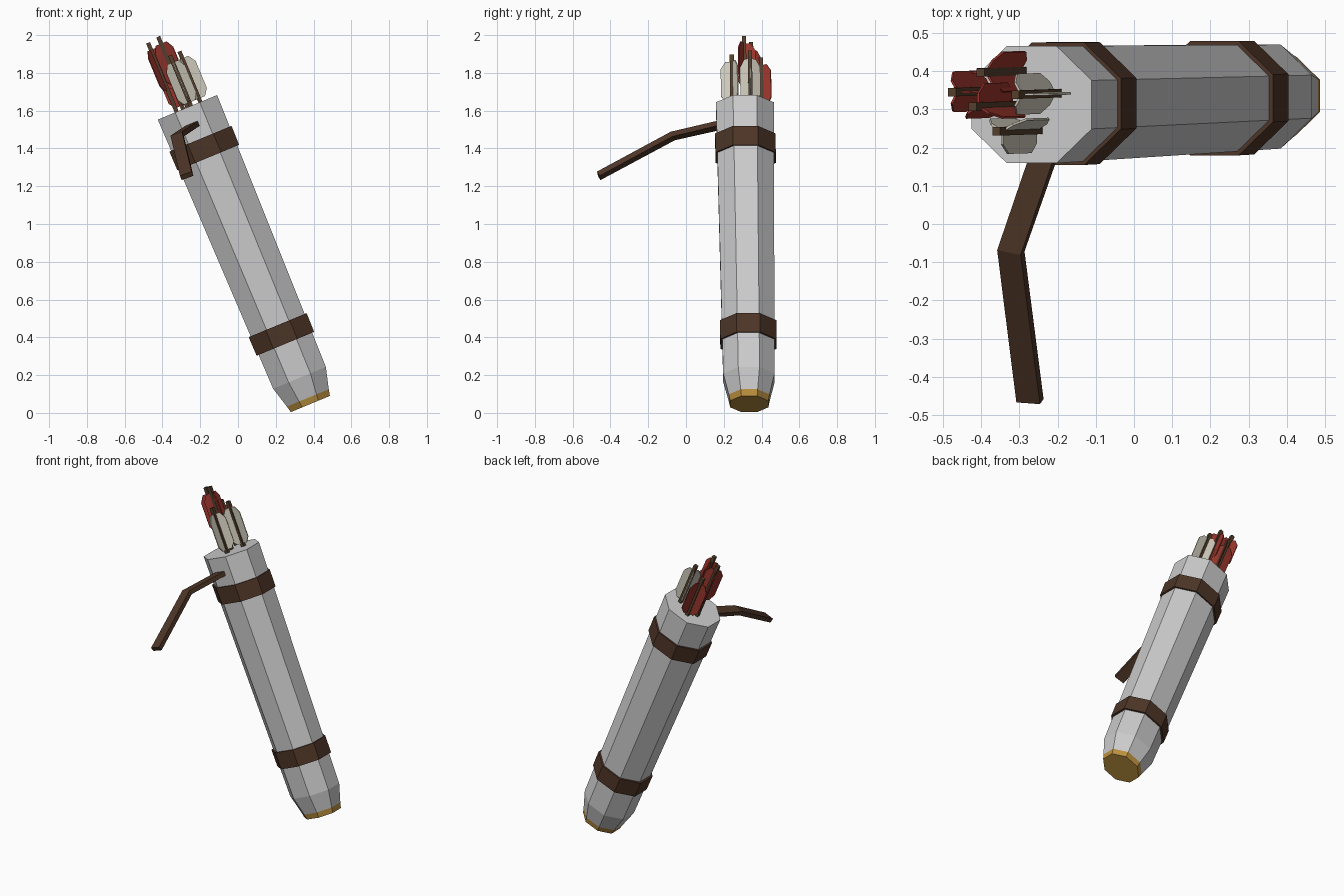
import bpy, bmesh
from math import sin, cos, pi, radians
from mathutils import Vector, Matrix

if "Cube" in bpy.data.objects:
    bpy.data.objects.remove(bpy.data.objects["Cube"])

# Quiver frame: local x across, local y depth, local z along the tilted axis
T = radians(22.5)
V = Vector((cos(T), 0, sin(T)))
U = Vector((-sin(T), -0.0135, cos(T)))
O = Vector((0.383, 0.335, 0.047))


def world(x, y, t):
    return O + V * x + Vector((0, y, 0)) + U * t


def material(name, rgb):
    m = bpy.data.materials.new(name)
    m.diffuse_color = (*rgb, 1)
    m.use_nodes = True
    m.node_tree.nodes["Principled BSDF"].inputs["Base Color"].default_value = m.diffuse_color
    return m


LEATHER = material("leather", (0.075, 0.036, 0.02))
WOOD = material("wood", (0.09, 0.05, 0.025))
RED = material("red_feather", (0.32, 0.035, 0.025))
PALE = material("pale_feather", (0.62, 0.59, 0.5))
GOLD = material("gold", (0.5, 0.28, 0.05))


def loft(name, rings, mat=None):
    """Skin a list of equal rings and cap both ends."""
    bm = bmesh.new()
    vr = [[bm.verts.new(p) for p in r] for r in rings]
    n = len(vr[0])
    for a, b in zip(vr, vr[1:]):
        for i in range(n):
            j = (i + 1) % n
            bm.faces.new((a[i], a[j], b[j], b[i]))
    bm.faces.new(vr[0][::-1])
    bm.faces.new(vr[-1])
    bmesh.ops.recalc_face_normals(bm, faces=bm.faces)
    me = bpy.data.meshes.new(name)
    bm.to_mesh(me)
    bm.free()
    ob = bpy.data.objects.new(name, me)
    bpy.context.collection.objects.link(ob)
    if mat:
        me.materials.append(mat)
    return ob


def octagon(r, t):
    k = r / cos(pi / 8)
    return [world(k * cos(a), 0.9 * k * sin(a), t)
            for a in [pi / 8 + i * pi / 4 for i in range(8)]]


def turned(name, profile, mat=None):
    return loft(name, [octagon(r, t) for r, t in profile], mat)


# Quiver body, gold tip and leather bands
turned("quiver_body", [(0.12, 0.035), (0.151, 0.15), (0.17, 1.70)])
turned("quiver_tip", [(0.112, 0), (0.12, 0.035)], GOLD)
turned("lower_band", [(0.165, 0.345), (0.166, 0.452)], LEATHER)
turned("upper_band", [(0.177, 1.412), (0.178, 1.52)], LEATHER)

# Bent shoulder strap
path = [Vector(p) for p in ((-0.225, 0.21, 1.53), (-0.322, -0.07, 1.466), (-0.272, -0.462, 1.255))]
rings = []
for i, p in enumerate(path):
    d = (path[min(i + 1, 2)] - path[max(i - 1, 0)]).normalized()
    w = (V - d * V.dot(d)).normalized()
    n = d.cross(w)
    rings.append([p + w * 0.033 * a + n * 0.014 * b
                  for a, b in ((-1, -1), (1, -1), (1, 1), (-1, 1))])
loft("shoulder_strap", rings, LEATHER)


# Arrows: square shaft with three chamfered vanes
def arrow(name, x, y, top, turn, mat):
    h = 0.011
    sq = ((-h, -h), (h, -h), (h, h), (-h, h))
    loft(name + "_shaft", [[world(x + a, y + b, t) for a, b in sq] for t in (1.6, top)], WOOD)
    outline = ((0, -0.27), (0.035, -0.27), (0.06, -0.235), (0.06, -0.08), (0.035, -0.04), (0, -0.04))
    for i in range(3):
        a = radians(turn + 120 * i)
        c, s = cos(a), sin(a)
        loft(f"{name}_vane_{i + 1}",
             [[world(x + r * c - e * s, y + r * s + e * c, top + t) for r, t in outline]
              for e in (-0.003, 0.003)], mat)


# Position across the mouth, tip height and roll of each arrow
arrow("pale_arrow_right", 0.074, 0.03, 1.99, 0, PALE)
arrow("pale_arrow_front", 0.02, -0.066, 1.99, 30, PALE)
arrow("red_arrow_left", -0.062, 0.038, 2.095, 0, RED)
arrow("red_arrow_middle", 0.0, 0.0, 2.105, 90, RED)
arrow("red_arrow_back", -0.025, 0.088, 1.99, 60, RED)
